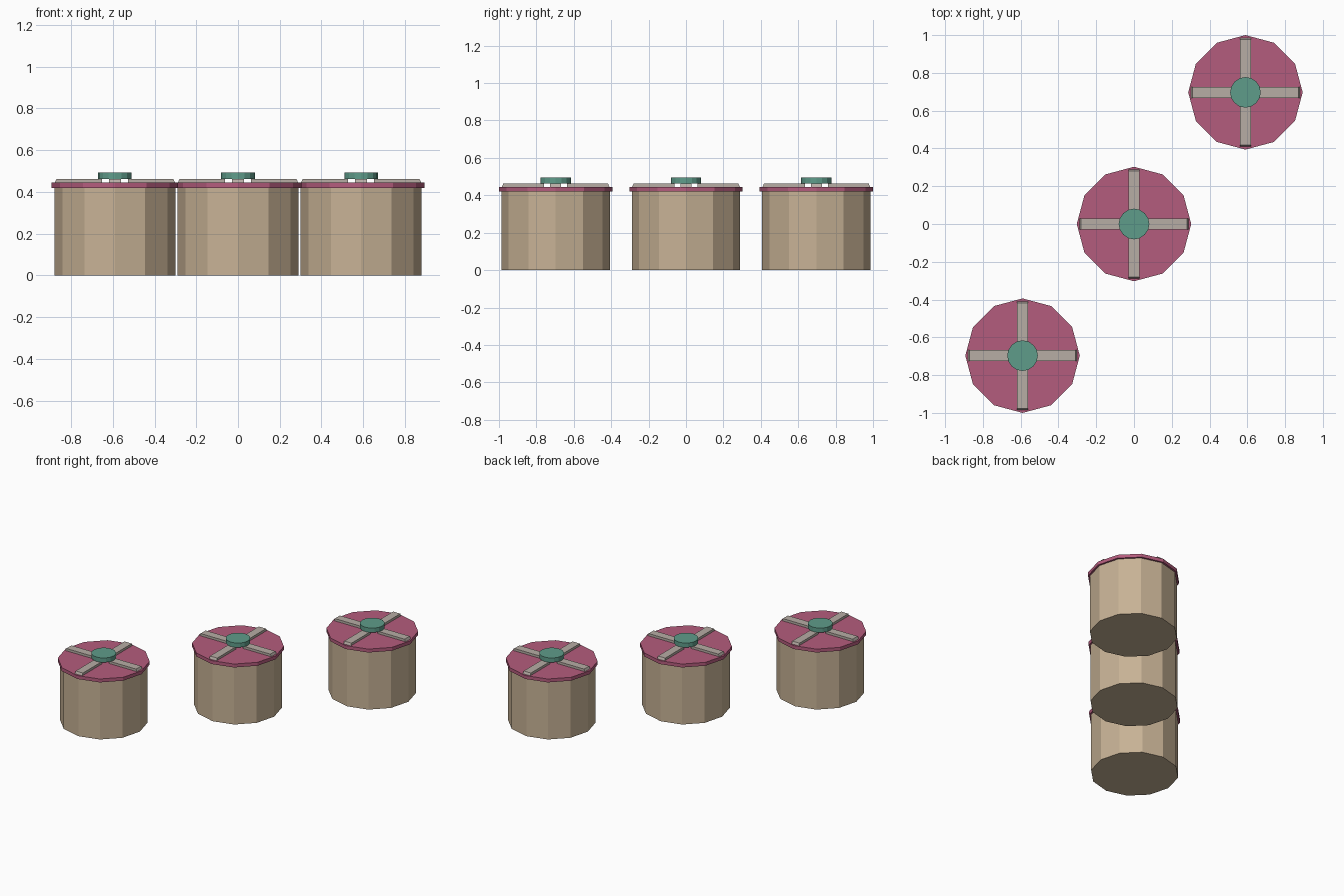
import bpy, bmesh
from math import cos, sin, pi
from mathutils import Matrix, Vector

cube = bpy.data.objects.get("Cube")
if cube:
    bpy.data.objects.remove(cube, do_unlink=True)


def material(name, rgb):
    """Flat colour given as sRGB 0-255, stored as linear."""
    linear = [((c / 255 + 0.055) / 1.055) ** 2.4 for c in rgb] + [1.0]
    mat = bpy.data.materials.new(name)
    mat.use_nodes = True
    mat.diffuse_color = linear
    mat.node_tree.nodes["Principled BSDF"].inputs["Base Color"].default_value = linear
    return mat


TAN = material("tan_clay", (199, 178, 149))
ROSE = material("rose_lid", (180, 92, 125))
GREY = material("warm_grey", (183, 173, 165))
GREEN = material("sea_green", (95, 156, 138))


def finish(name, bm, mat, centre):
    bmesh.ops.recalc_face_normals(bm, faces=bm.faces)
    mesh = bpy.data.meshes.new(name)
    bm.to_mesh(mesh)
    bm.free()
    mesh.materials.append(mat)
    obj = bpy.data.objects.new(name, mesh)
    obj.location = (*centre, 0)
    bpy.context.collection.objects.link(obj)


def extrude(bm, outline, offset):
    """Turn a closed outline into a prism."""
    face = bm.faces.new([bm.verts.new(p) for p in outline])
    top = bmesh.ops.extrude_face_region(bm, geom=[face], use_keep_orig=True)["geom"]
    verts = [v for v in top if isinstance(v, bmesh.types.BMVert)]
    bmesh.ops.translate(bm, verts=verts, vec=offset)


def drum(name, sides, radius, z0, z1, mat, centre):
    bm = bmesh.new()
    ring = [(radius * cos(2 * pi * i / sides), radius * sin(2 * pi * i / sides), z0)
            for i in range(sides)]
    extrude(bm, ring, (0, 0, z1 - z0))
    finish(name, bm, mat, centre)


def lid_bars(name, centre):
    """Four radial bars with sloped outer ends, open in the middle."""
    bm = bmesh.new()
    half = 0.029
    side = [(0.062, 0.445), (0.288, 0.445), (0.28, 0.462), (0.062, 0.462)]
    for i in range(4):
        turn = Matrix.Rotation(i * pi / 2, 3, "Z")
        outline = [turn @ Vector((x, -half, z)) for x, z in side]
        extrude(bm, outline, turn @ Vector((0, 2 * half, 0)))
    finish(name, bm, mat=GREY, centre=centre)


# Three identical lidded pots in a diagonal row
POTS = {"left": (0.59, 0.697), "middle": (0, 0), "right": (-0.59, -0.697)}
for label, centre in POTS.items():
    drum(label + "_pot_body", 12, 0.29, 0, 0.42, TAN, centre)
    drum(label + "_pot_lid", 12, 0.303, 0.42, 0.445, ROSE, centre)
    lid_bars(label + "_lid_bars", centre)
    drum(label + "_lid_knob", 16, 0.081, 0.462, 0.494, GREEN, centre)
